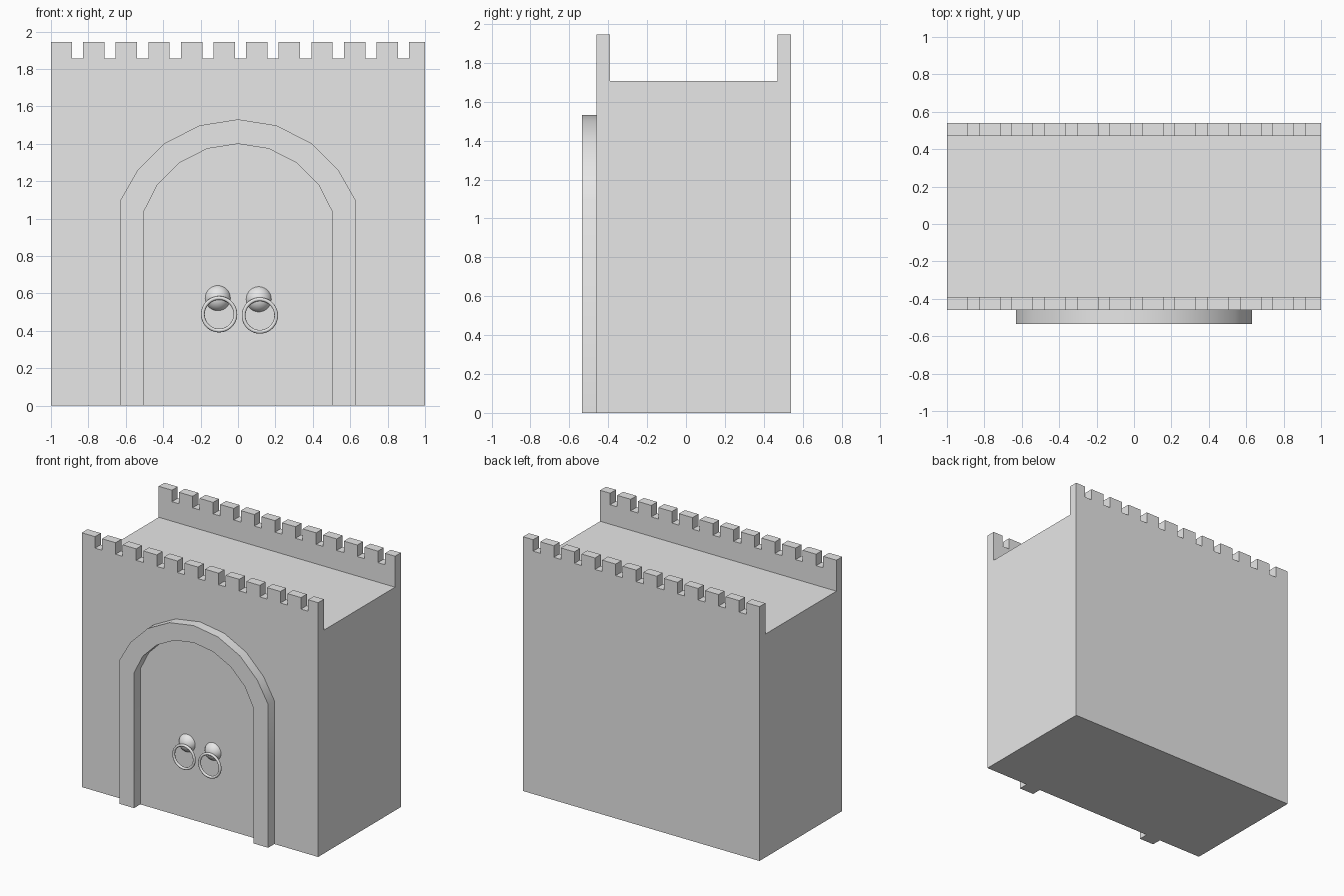
import bpy
import bmesh
from math import sin, cos, pi, radians
from mathutils import Matrix, Vector

cube = bpy.data.objects.get("Cube")
if cube:
    bpy.data.objects.remove(cube, do_unlink=True)

# One plain stone colour
stone = bpy.data.materials.new("light grey stone")
stone.use_nodes = True
colour = (0.8, 0.8, 0.8, 1)
stone.diffuse_color = colour
stone.node_tree.nodes["Principled BSDF"].inputs["Base Color"].default_value = colour


def make_object(name, bm, smooth=False):
    bmesh.ops.recalc_face_normals(bm, faces=bm.faces)
    mesh = bpy.data.meshes.new(name)
    bm.to_mesh(mesh)
    bm.free()
    mesh.materials.append(stone)
    obj = bpy.data.objects.new(name, mesh)
    bpy.context.collection.objects.link(obj)
    bpy.ops.object.select_all(action="DESELECT")
    bpy.context.view_layer.objects.active = obj
    obj.select_set(True)
    if smooth:
        bpy.ops.object.shade_smooth_by_angle(angle=radians(35))
    return obj


def extrude_profile(points, offset):
    """Solid made by pushing a flat outline along an offset."""
    bm = bmesh.new()
    face = bm.faces.new([bm.verts.new(p) for p in points])
    ext = bmesh.ops.extrude_face_region(bm, geom=[face])
    verts = [v for v in ext["geom"] if isinstance(v, bmesh.types.BMVert)]
    bmesh.ops.translate(bm, verts=verts, vec=offset)
    return bm


FRONT, BACK, TOP, ROOF, WALL = -0.46, 0.54, 1.945, 1.708, 0.07

# Gatehouse: U-shaped section with a sunken roof between two parapets
section = [(FRONT, 0), (BACK, 0), (BACK, TOP), (BACK - WALL, TOP),
           (BACK - WALL, ROOF), (FRONT + WALL, ROOF),
           (FRONT + WALL, TOP), (FRONT, TOP)]
gatehouse = make_object(
    "gatehouse", extrude_profile([(-1, y, z) for y, z in section], (2, 0, 0)))

# Crenel gaps cut through both parapets
bm = bmesh.new()
for i in range(11):
    place = Matrix.Translation((-0.858 + 0.1743 * i, 0, 1.957))
    bmesh.ops.create_cube(bm, size=1, matrix=place @ Matrix.Diagonal((0.06, 1.4, 0.2, 1)))
cutter = make_object("crenel_cutter", bm)
cutter.hide_render = True
bpy.context.view_layer.objects.active = gatehouse
cut = gatehouse.modifiers.new("crenels", "BOOLEAN")
cut.operation = "DIFFERENCE"
cut.solver = "EXACT"
cut.object = cutter
bpy.ops.object.modifier_apply(modifier=cut.name)
bpy.data.objects.remove(cutter, do_unlink=True)


# Raised door surround
def arch_line(half_width, spring, radius):
    arc = [(radius * cos(radians(a)), 0.866 + radius * sin(radians(a)))
           for a in range(36, 145, 18)]
    return [(half_width, 0), (half_width, spring), *arc,
            (-half_width, spring), (-half_width, 0)]


outer = arch_line(0.63, 1.096, 0.665)
inner = arch_line(0.505, 1.035, 0.534)
outline = [(x, FRONT, z) for x, z in outer + inner[::-1]]
make_object("door_surround", extrude_profile(outline, (0, -0.075, 0)), smooth=True)

# Door knobs and pull rings
for side, knob_x, knob_z, ring_x, ring_z in (
        ("right", -0.108, 0.575, -0.101, 0.489),
        ("left", 0.111, 0.569, 0.117, 0.482)):
    bm = bmesh.new()
    bmesh.ops.create_uvsphere(bm, u_segments=32, v_segments=16, radius=0.072,
                              matrix=Matrix.Translation((knob_x, -0.435, knob_z)))
    make_object(side + "_door_knob", bm, smooth=True)

    bm = bmesh.new()
    steps, sides = 48, 12
    loops = []
    for i in range(steps):
        a = 2 * pi * i / steps
        out = Vector((cos(a), 0, sin(a)))
        centre = Vector((ring_x, -0.508, ring_z)) + out * 0.087
        loops.append([bm.verts.new(centre + 0.01 * (out * cos(2 * pi * j / sides)
                                   + Vector((0, sin(2 * pi * j / sides), 0))))
                      for j in range(sides)])
    for i in range(steps):
        for j in range(sides):
            bm.faces.new((loops[i - 1][j - 1], loops[i - 1][j],
                          loops[i][j], loops[i][j - 1]))
    make_object(side + "_pull_ring", bm, smooth=True)
